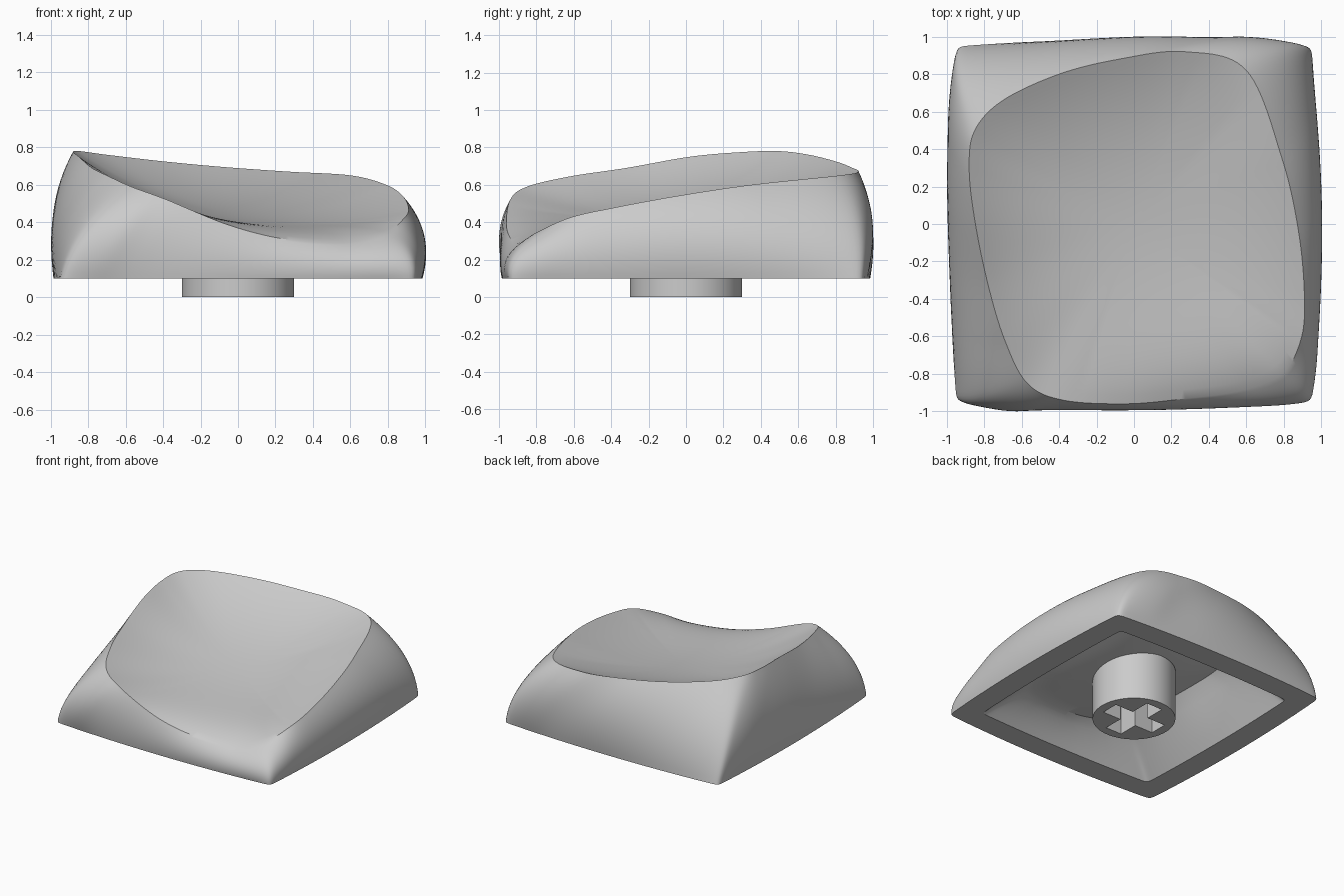
import bpy, bmesh, math
from mathutils import Vector

cube = bpy.data.objects.get("Cube")
if cube:
    bpy.data.objects.remove(cube, do_unlink=True)

grey = bpy.data.materials.new("plain_grey")
grey.use_nodes = True
colour = (0.6, 0.6, 0.6, 1)
grey.diffuse_color = colour
grey.node_tree.nodes["Principled BSDF"].inputs["Base Color"].default_value = colour

# Rim of the dished top: five points per side, each side starting at a corner
RIM = [Vector(p) for p in (
    (.60, .82, .65), (.27, .92, .67), (-.08, .88, .695), (-.40, .80, .725), (-.70, .66, .76),
    (-.85, .50, .78), (-.88, .30, .775), (-.85, .02, .75), (-.78, -.32, .69), (-.69, -.62, .645),
    (-.57, -.85, .59), (-.38, -.94, .52), (-.05, -.96, .385), (.25, -.935, .31), (.57, -.89, .29),
    (.79, -.80, .345), (.89, -.62, .425), (.91, -.40, .475), (.88, -.05, .54), (.79, .35, .60))]
STEPS = 12
COUNT = len(RIM) * STEPS
BASE_Z = 0.1


def closed_spline(points, steps):
    """Smooth closed curve through the points."""
    out, n = [], len(points)
    for i in range(n):
        a, b, c, d = (points[(i + k) % n] for k in (-1, 0, 1, 2))
        for s in range(steps):
            t = s / steps
            out.append(0.5 * (2 * b + (c - a) * t + (2 * a - 5 * b + 4 * c - d) * t * t
                              + (3 * b - a - 3 * c + d) * t ** 3))
    return out


def square_ring(half, bow):
    """Square with tight corners and slightly bowed edges, denser near the corners."""
    power, ring = 60, []
    for i in range(COUNT):
        side, u = divmod(4 * i / COUNT, 1)
        u = 0.3 * u + 0.7 * u * u * (3 - 2 * u)
        angle = math.pi / 4 + (side + u) * math.pi / 2
        x, y = math.cos(angle), math.sin(angle)
        r = (abs(x) ** power + abs(y) ** power) ** (-1 / power)
        x, y = x * r, y * r
        ring.append(Vector((half * x * (1 - bow * y * y), half * y * (1 - bow * x * x), BASE_Z)))
    return ring


def soft_normal(p):
    """Outward direction that turns gently around the corners."""
    return Vector((math.copysign(abs(p.x) ** 5, p.x),
                   math.copysign(abs(p.y) ** 5, p.y), 0)).normalized()


def scoop(x, y):
    """Height of the hollow in the top."""
    return 0.44 + 0.13 * y - 0.1 * x + 0.18 * x * x + 0.12 * y * y + 0.06 * x * y


def dish_ring(s, drop=0):
    """Ring of the dish at fraction s of the way out; low parts of the rim roll over in a lip."""
    out = []
    for p in rim:
        x, y = p.x * s, p.y * s
        rise = p.z - scoop(p.x, p.y)
        out.append(Vector((x, y, scoop(x, y) + rise * s ** (3 if rise > 0 else 6) - drop)))
    return out


def finish(obj):
    obj.data.materials.clear()
    obj.data.materials.append(grey)
    bpy.ops.object.select_all(action='DESELECT')
    obj.select_set(True)
    bpy.context.view_layer.objects.active = obj
    bpy.ops.object.shade_smooth_by_angle(angle=math.radians(30))


rim = closed_spline(RIM, STEPS)
base = square_ring(0.985, 0.038)
opening = square_ring(0.8, 0.025)
WALL = 0.095

# Rings run from the cavity ceiling, down the inside, up the outside, into the dish
rings = [dish_ring(0.65 * k / 6, WALL) for k in range(1, 7)]
ceiling_edge = rings[-1]
for k in range(1, 7):
    t = k / 6
    ring = []
    for a, b in zip(ceiling_edge, opening):
        p = a.lerp(b, t)
        p.z = a.z + (b.z - a.z) * t ** 1.3
        ring.append(p)
    rings.append(ring)
rings.append(base)

# Bulging outer walls, fuller where the rim is tall and close to the edge
for k in range(1, 17):
    t = k / 16
    ring = []
    for b, r in zip(base, rim):
        n = soft_normal(b)
        gap = r - b
        gap.z = 0
        inset = -gap.dot(n)
        bulge = 0.08 - 0.45 * math.hypot(inset - 0.1, 0.03)
        bulge *= min(1, (r.z - BASE_Z) / 0.4)
        bend = b + n * bulge + (gap + n * inset) * 0.4
        bend.z = b.z + 0.57 * (r.z - b.z)
        ring.append(b * (1 - t) ** 2 + bend * 2 * t * (1 - t) + r * t * t)
    rings.append(ring)
rings += [dish_ring(1 - k / 20) for k in range(1, 20)]

# Cap shell
bm = bmesh.new()
loops = [[bm.verts.new(p) for p in ring] for ring in rings]
for low, high in zip(loops, loops[1:]):
    for i in range(COUNT):
        j = (i + 1) % COUNT
        bm.faces.new((low[i], low[j], high[j], high[i]))
for loop, z in ((loops[0], scoop(0, 0) - WALL), (loops[-1], scoop(0, 0))):
    centre = bm.verts.new((0, 0, z))
    for i in range(COUNT):
        bm.faces.new((loop[i], loop[(i + 1) % COUNT], centre))
bmesh.ops.recalc_face_normals(bm, faces=bm.faces)
mesh = bpy.data.meshes.new("cap_shell")
bm.to_mesh(mesh)
bm.free()
cap = bpy.data.objects.new("cap_shell", mesh)
bpy.context.collection.objects.link(cap)
finish(cap)

# Round stem with a cross-shaped socket
STEM_TOP = 0.395
curve = bpy.data.curves.new("stem", 'CURVE')
curve.dimensions = '2D'
curve.fill_mode = 'BOTH'
curve.extrude = STEM_TOP / 2
circle = [(0.3 * math.cos(a), 0.3 * math.sin(a))
          for a in (math.tau * i / 64 for i in range(64))]
arm, half = 0.23, 0.07
quarter = [(arm, -half), (arm, half), (half, half)]
cross = list(quarter)
for _ in range(3):
    quarter = [(-y, x) for x, y in quarter]
    cross += quarter
for outline in (circle, cross):
    spline = curve.splines.new('POLY')
    spline.points.add(len(outline) - 1)
    for point, (x, y) in zip(spline.points, outline):
        point.co = (x, y, 0, 1)
    spline.use_cyclic_u = True
stem = bpy.data.objects.new("stem", curve)
stem.location.z = STEM_TOP / 2
bpy.context.collection.objects.link(stem)
bpy.ops.object.select_all(action='DESELECT')
stem.select_set(True)
bpy.context.view_layer.objects.active = stem
bpy.ops.object.convert(target='MESH')
finish(bpy.context.view_layer.objects.active)
